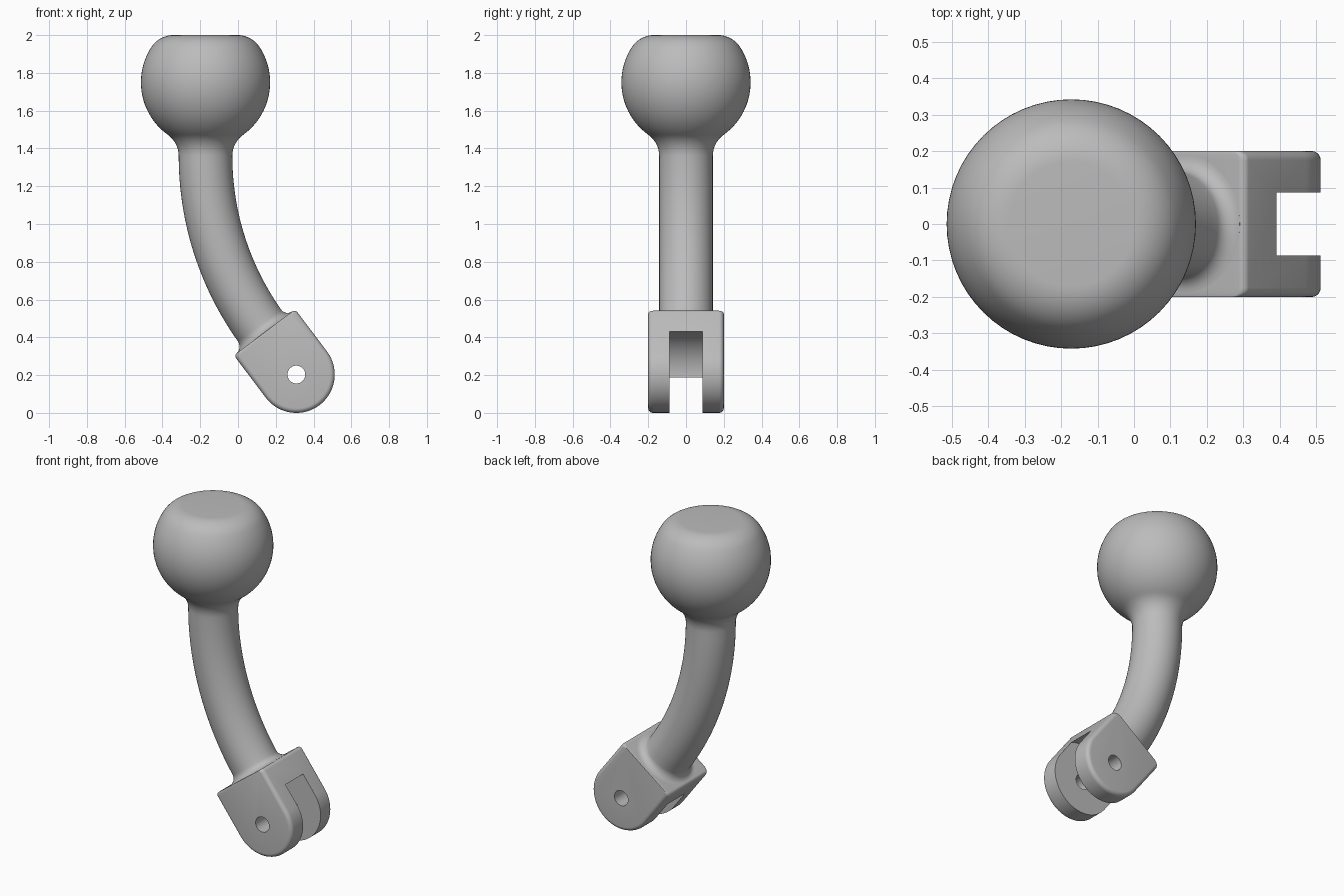
import bpy
import bmesh
from math import sin, cos, pi, radians, sqrt, atan2
from mathutils import Vector

cube = bpy.data.objects.get("Cube")
if cube:
    bpy.data.objects.remove(cube, do_unlink=True)

grey = bpy.data.materials.new("plain grey")
grey.use_nodes = True
colour = (0.5, 0.5, 0.5, 1)
grey.diffuse_color = colour
grey.node_tree.nodes["Principled BSDF"].inputs["Base Color"].default_value = colour

TILT = radians(37)
PIVOT = Vector((0.309, 0, 0.203))
FORK_R, FORK_W, FORK_H = 0.203, 0.2, 0.28
BALL_X, BALL_Z, BALL_R = -0.172, 1.75, 0.342
STEM_R = 0.142
Y = Vector((0, 1, 0))


def across(t):
    return Vector((cos(t), 0, sin(t)))


def along(t):
    return Vector((-sin(t), 0, cos(t)))


def loft(name, rings):
    """Skin a list of equal point rings and cap both ends."""
    bm = bmesh.new()
    loops = [[bm.verts.new(p) for p in ring] for ring in rings]
    for a, b in zip(loops, loops[1:]):
        for i in range(len(a)):
            j = (i + 1) % len(a)
            bm.faces.new((a[i], a[j], b[j], b[i]))
    bm.faces.new(loops[0])
    bm.faces.new(loops[-1])
    bmesh.ops.recalc_face_normals(bm, faces=bm.faces)
    mesh = bpy.data.meshes.new(name)
    bm.to_mesh(mesh)
    bm.free()
    ob = bpy.data.objects.new(name, mesh)
    bpy.context.collection.objects.link(ob)
    mesh.materials.append(grey)
    return ob


def activate(ob):
    bpy.ops.object.select_all(action='DESELECT')
    ob.select_set(True)
    bpy.context.view_layer.objects.active = ob


def smooth(ob):
    activate(ob)
    bpy.ops.object.shade_smooth_by_angle(angle=radians(30))


def circle(centre, u, v, r, n=64):
    return [centre + r * (cos(2 * pi * i / n) * u + sin(2 * pi * i / n) * v) for i in range(n)]


def arc(r0, z0, radius, start, end, n):
    return [(r0 + radius * cos(start + (end - start) * i / n),
             z0 + radius * sin(start + (end - start) * i / n)) for i in range(n + 1)]


# Knob profile: flat top, rounded rim, ball, hollow fillet into the stem
flat = 0.17
top = 2.0 - BALL_Z
rim = (BALL_R**2 - top**2 - flat**2) / (2 * (BALL_R - top))
rim_angle = atan2(top - rim, flat)
neck = 0.138
neck_drop = sqrt((BALL_R + neck)**2 - (STEM_R + neck)**2)
neck_angle = atan2(neck_drop, STEM_R + neck)
profile = arc(flat, top - rim, rim, pi / 2, rim_angle, 10)
profile += arc(0, 0, BALL_R, rim_angle, -neck_angle, 28)[1:]
profile += arc(STEM_R + neck, -neck_drop, neck, pi - neck_angle, pi, 10)[1:]
rings = [circle(Vector((BALL_X, 0, BALL_Z + z)), across(0), Y, r) for r, z in profile]

# Stem: circular bend down to the fork, flaring at its foot
foot = PIVOT + along(TILT) * FORK_H
bend = (foot.x - BALL_X) / (1 - cos(TILT))
hub = Vector((BALL_X + bend, 0, foot.z + bend * sin(TILT)))
flare = 0.045
length = bend * TILT
left = [flare + (length - flare) * (1 - i / 28) for i in range(1, 29)]
left += [flare * (1 - sin(i * pi / 16)) for i in range(1, 9)]
for d in left:
    t = (length - d) / bend
    r = STEM_R
    if d < flare:
        r += flare - sqrt(flare**2 - (flare - d)**2)
    rings.append(circle(hub - across(t) * bend, across(t), Y, r))
rings.append(circle(foot - along(TILT) * 0.01, across(TILT), Y, STEM_R + flare))
smooth(loft("knob_and_stem", rings))


# Fork: round-ended block with softened outer edges
def fork_outline(y, inset):
    w, c = FORK_R - inset, 0.02
    pts = arc(w - c, FORK_H - c, c, 0, pi / 2, 5)
    pts += arc(c - w, FORK_H - c, c, pi / 2, pi, 5)
    pts += arc(0, 0, w, pi, 2 * pi, 40)
    return [PIVOT + across(TILT) * u + along(TILT) * s + Y * y for u, s in pts]


soft = 0.025
half = []
for i in range(7):
    a = i * pi / 12
    half.append((FORK_W - soft + soft * cos(a), soft * (1 - sin(a))))
layers = half + [(-y, d) for y, d in reversed(half)]
fork = loft("fork", [fork_outline(y, d) for y, d in layers])


# Slot and pin hole, both round about the pivot
def cut(name, radius, width):
    cutter = loft(name, [circle(PIVOT + Y * y, across(TILT), along(TILT), radius, 96)
                         for y in (-width, width)])
    cutter.hide_render = True
    activate(fork)
    mod = fork.modifiers.new(name, 'BOOLEAN')
    mod.operation = 'DIFFERENCE'
    mod.solver = 'EXACT'
    mod.object = cutter
    bpy.ops.object.modifier_apply(modifier=name)
    bpy.data.objects.remove(cutter, do_unlink=True)


cut("slot_cutter", 0.243, 0.087)
cut("pin_hole_cutter", 0.047, 0.4)
smooth(fork)
